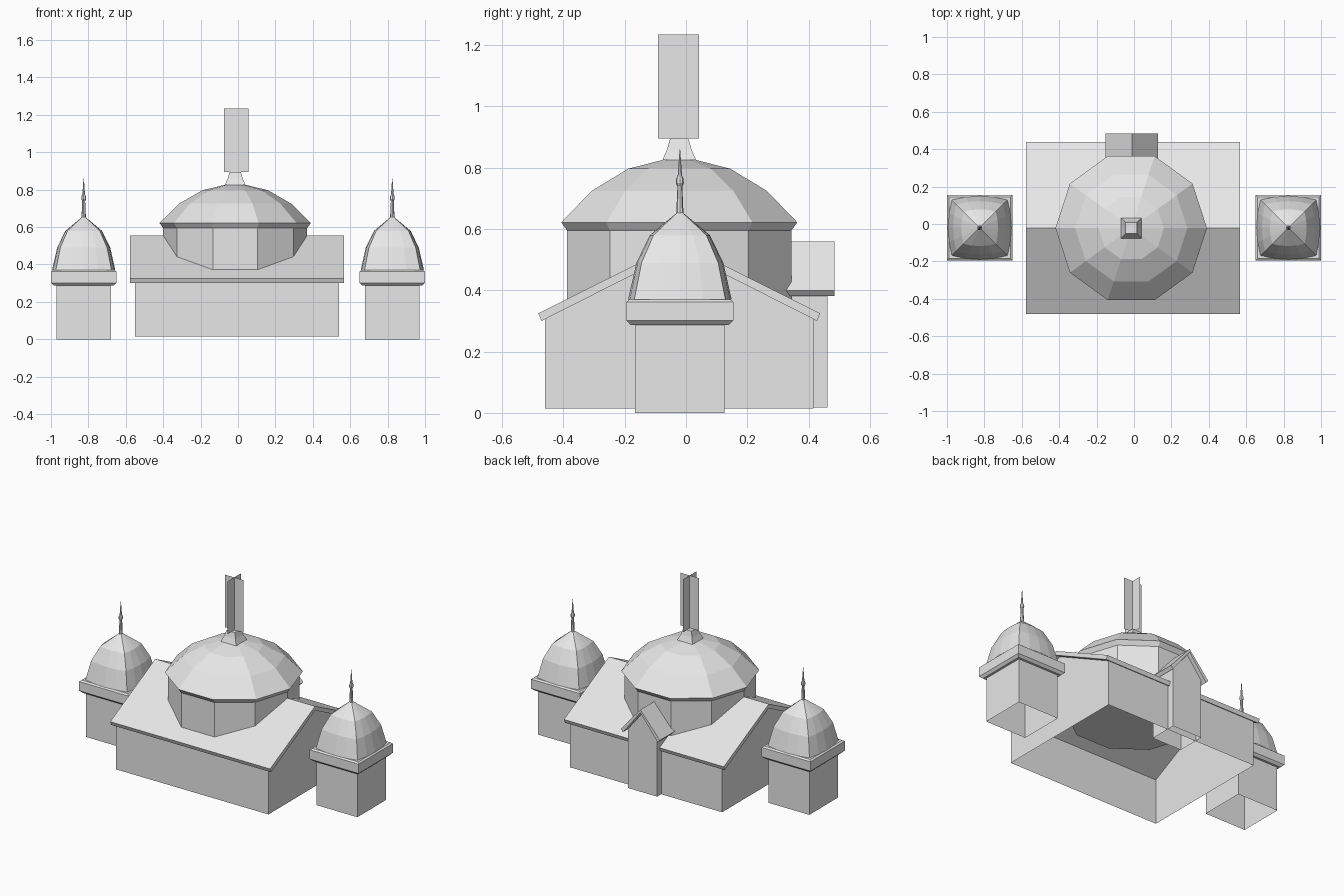
import bpy
import bmesh
from math import cos, sin, pi

if "Cube" in bpy.data.objects:
    bpy.data.objects.remove(bpy.data.objects["Cube"])

stone = bpy.data.materials.new("pale_stone")
stone.use_nodes = True
stone.diffuse_color = (0.8, 0.8, 0.8, 1)
stone.node_tree.nodes["Principled BSDF"].inputs["Base Color"].default_value = (0.8, 0.8, 0.8, 1)


def make(name, bm, location):
    bmesh.ops.remove_doubles(bm, verts=bm.verts, dist=0.0001)
    bmesh.ops.recalc_face_normals(bm, faces=bm.faces)
    mesh = bpy.data.meshes.new(name)
    bm.to_mesh(mesh)
    bm.free()
    mesh.materials.append(stone)
    obj = bpy.data.objects.new(name, mesh)
    obj.location = location
    bpy.context.collection.objects.link(obj)
    return obj


def loft(name, outline, profile, location, cap_bottom=False, cap_top=False):
    """Stack scaled copies of a plan outline; profile is (scale, height)."""
    bm = bmesh.new()
    rings = [[bm.verts.new((x * s, y * s, z)) for x, y in outline] for s, z in profile]
    n = len(outline)
    for low, high in zip(rings, rings[1:]):
        for i in range(n):
            j = (i + 1) % n
            bm.faces.new((low[i], low[j], high[j], high[i]))
    if cap_bottom:
        bm.faces.new(rings[0])
    if cap_top:
        bm.faces.new(rings[-1])
    return make(name, bm, location)


def extrude(name, profile, start, end, axis, location, open_edge=None):
    """Extrude a (width, height) profile along x or y, leaving one side open."""
    bm = bmesh.new()

    def place(t):
        return [bm.verts.new((t, w, z) if axis == "x" else (w, t, z)) for w, z in profile]

    a, b = place(start), place(end)
    bm.faces.new(a)
    bm.faces.new(b)
    for i in range(len(a)):
        if i != open_edge:
            j = (i + 1) % len(a)
            bm.faces.new((a[i], a[j], b[j], b[i]))
    return make(name, bm, location)


def house(half, base, eave, ridge):
    return [(-half, base), (half, base), (half, eave), (0, ridge), (-half, eave)]


def chevron(half, eave, ridge, drop, inset):
    return [(-half, eave), (0, ridge), (half, eave),
            (half - inset, eave - drop), (0, ridge - drop * 1.1), (inset - half, eave - drop)]


def polygon(n):
    return [(cos(2 * pi * i / n), sin(2 * pi * i / n)) for i in range(n)]


square = [(-1, -1), (1, -1), (1, 1), (-1, 1)]
decagon = polygon(10)

# Main hall and its gabled roof
hall_at = (-0.005, -0.022, 0)
extrude("hall_walls", house(0.438, 0.015, 0.315, 0.53), -0.545, 0.545, "x", hall_at, open_edge=0)
extrude("hall_roof", chevron(0.46, 0.325, 0.555, 0.025, 0.01), -0.572, 0.572, "x", hall_at)

# Rear porch
porch_at = (-0.012, 0, 0)
extrude("porch_walls", house(0.105, 0.018, 0.40, 0.53), 0.28, 0.462, "y", porch_at, open_edge=0)
extrude("porch_roof", chevron(0.14, 0.40, 0.56, 0.018, 0.016), 0.28, 0.484, "y", porch_at)

# Central drum and dome
centre = (-0.015, -0.022, 0)
loft("drum", decagon, [(0.385, 0.33), (0.385, 0.595)], centre, cap_bottom=True)
loft("main_dome", decagon,
     [(0.385, 0.595), (0.405, 0.622), (0.30, 0.725), (0.175, 0.797), (0.03, 0.832)],
     centre, cap_bottom=True, cap_top=True)

# Flared pedestal with two crossed upright panels
loft("finial_base", square, [(0.055, 0.825), (0.04, 0.86), (0.03, 0.895)], centre, cap_top=True)
for name, dx, dy in (("finial_panel_wide", 0.065, 0), ("finial_panel_deep", 0, 0.067)):
    bm = bmesh.new()
    bm.faces.new([bm.verts.new((s * dx, s * dy, z))
                  for s, z in ((-1, 0.895), (1, 0.895), (1, 1.235), (-1, 1.235))])
    make(name, bm, (-0.01, -0.024, 0))

# Plan of the tower domes: a square with bowed sides
bowed = []
for k in range(4):
    c, s = cos(k * pi / 2), sin(k * pi / 2)
    for t, r in ((-0.88, 0.88), (-0.45, 0.97), (0, 1), (0.45, 0.97)):
        bowed.append((r * c - t * s, r * s + t * c))

# Side towers
for side, x in (("right", -0.825), ("left", 0.825)):
    at = (x, -0.02, 0)
    loft(side + "_tower_walls", square, [(0.146, 0), (0.146, 0.29)], at)
    loft(side + "_tower_cornice", square,
         [(0.146, 0.287), (0.16, 0.287), (0.175, 0.302), (0.175, 0.362), (0.165, 0.37)],
         at, cap_top=True)
    loft(side + "_tower_dome", bowed,
         [(0.169, 0.37), (0.142, 0.49), (0.098, 0.58), (0.002, 0.66)], at, cap_top=True)
    loft(side + "_tower_spire", polygon(8),
         [(0.012, 0.645), (0.008, 0.74), (0.013, 0.75), (0.012, 0.765), (0.007, 0.775), (0.001, 0.86)],
         at, cap_top=True)
